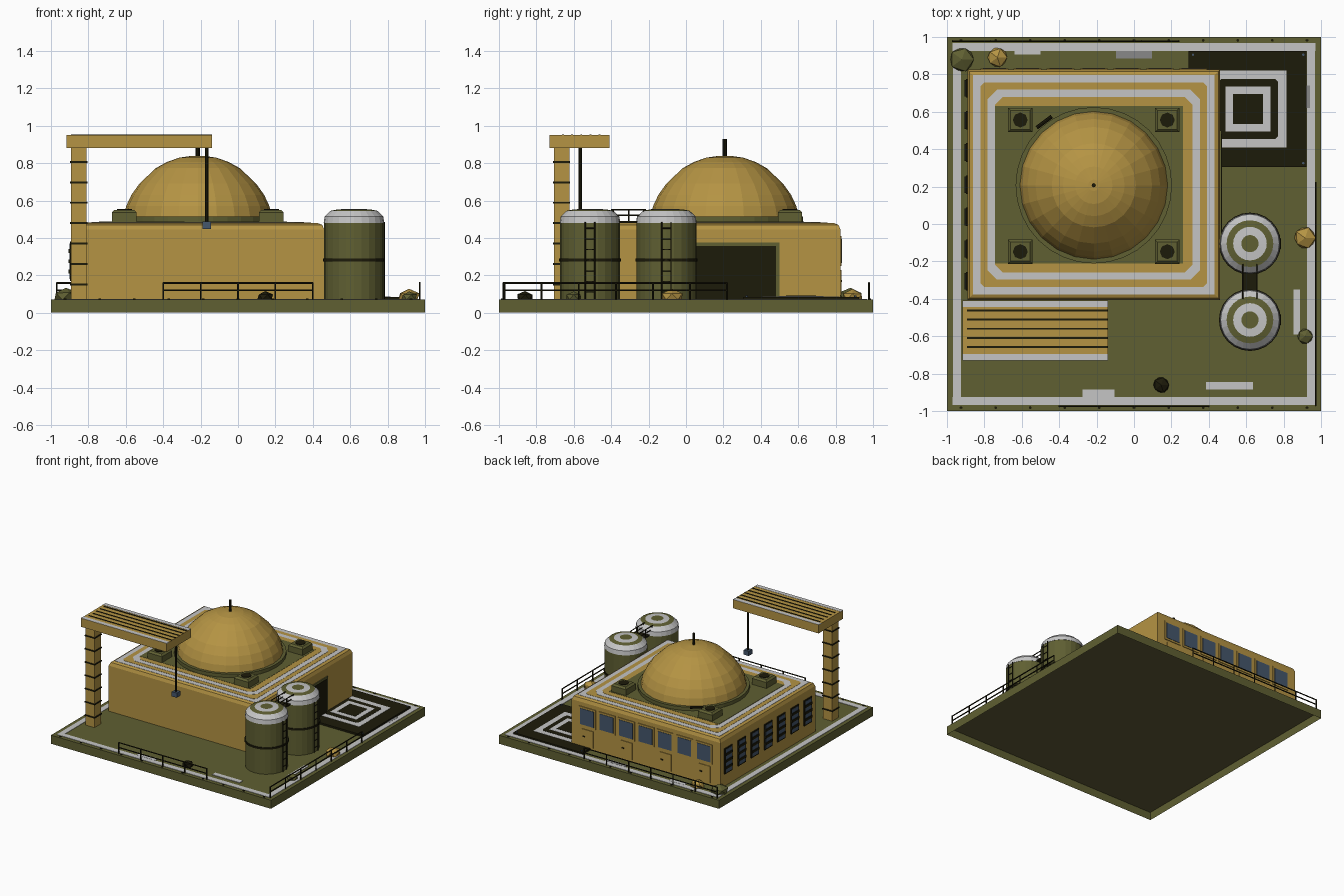
import bpy
import bmesh
import math
import random
from mathutils import Vector

random.seed(4)
default_cube = bpy.data.objects.get("Cube")
if default_cube:
    bpy.data.objects.remove(default_cube, do_unlink=True)


def make_material(name, red, green, blue):
    mat = bpy.data.materials.new(name)
    mat.use_nodes = True
    color = (red, green, blue, 1)
    mat.diffuse_color = color
    mat.node_tree.nodes["Principled BSDF"].inputs["Base Color"].default_value = color
    return mat


TAN = make_material("sand_tan", .46, .295, .057)
OLIVE = make_material("olive_green", .115, .115, .032)
DARK = make_material("dark_brown", .012, .0105, .003)
WHITE = make_material("marking_white", .56, .56, .56)
GREY = make_material("marking_grey", .25, .25, .25)
BLUE = make_material("glass_blue", .06, .095, .15)
BROWN = make_material("underside_brown", .12, .106, .038)


def finish(name, bm, *mats):
    bmesh.ops.recalc_face_normals(bm, faces=bm.faces[:])
    mesh = bpy.data.meshes.new(name)
    bm.to_mesh(mesh)
    bm.free()
    for mat in mats:
        mesh.materials.append(mat)
    obj = bpy.data.objects.new(name, mesh)
    bpy.context.collection.objects.link(obj)
    return obj


def box(name, mat, center, size, top_bevel=0, segments=1, open_bottom=False):
    """Box by centre and size, with optional bevelled top edges or open bottom."""
    bm = bmesh.new()
    bmesh.ops.create_cube(bm, size=1)
    for v in bm.verts:
        v.co = Vector(c + p * s for c, p, s in zip(center, v.co, size))
    if top_bevel:
        edges = [e for e in bm.edges if all(v.co.z > center[2] for v in e.verts)]
        bmesh.ops.bevel(bm, geom=edges, offset=top_bevel, segments=segments,
                        profile=.5, affect="EDGES")
    if open_bottom:
        lowest = min(bm.faces, key=lambda f: f.calc_center_median().z)
        bmesh.ops.delete(bm, geom=[lowest], context="FACES_ONLY")
    return finish(name, bm, mat)


def plate(name, mat, x, y, z, half_x, half_y, corner=0, height=.003):
    """Flat plate standing on z, with optional cut corners."""
    outline = []
    for sx, sy in ((1, 1), (-1, 1), (-1, -1), (1, -1)):
        cuts = [(half_x, half_y - corner), (half_x - corner, half_y)]
        if sx * sy < 0:
            cuts.reverse()
        outline += [(sx * a, sy * b) for a, b in (cuts if corner else cuts[:1])]
    bm = bmesh.new()
    face = bm.faces.new([bm.verts.new((x + a, y + b, z)) for a, b in outline])
    made = bmesh.ops.extrude_face_region(bm, geom=[face])["geom"]
    for v in made:
        if isinstance(v, bmesh.types.BMVert):
            v.co.z += height
    return finish(name, bm, mat)


def rod(name, mat, start, end, radius, sides=8):
    start, end = Vector(start), Vector(end)
    bm = bmesh.new()
    bmesh.ops.create_cone(bm, cap_ends=True, segments=sides, radius1=radius,
                          radius2=radius, depth=(end - start).length)
    obj = finish(name, bm, mat)
    obj.location = (start + end) / 2
    obj.rotation_euler = (end - start).to_track_quat("Z", "Y").to_euler()
    return obj


def lathe(name, x, y, profile, mats, sides=24):
    """Revolve (radius, height, material slot) points about a vertical axis."""
    bm = bmesh.new()
    rings = []
    for radius, z, slot in profile:
        rings.append([bm.verts.new((x + radius * math.cos(math.tau * i / sides),
                                    y + radius * math.sin(math.tau * i / sides), z))
                      for i in range(sides)])
    for low, high, point in zip(rings, rings[1:], profile):
        for i in range(sides):
            j = (i + 1) % sides
            bm.faces.new((low[i], low[j], high[j], high[i])).material_index = point[2]
    bm.faces.new(rings[-1]).material_index = profile[-1][2]
    return finish(name, bm, *mats)


# Hollow ground slab with border stripe, bolts and painted marks
GROUND = .07
box("ground_slab", OLIVE, (0, 0, GROUND / 2), (2, 2, GROUND), open_bottom=True)
plate("slab_underside", BROWN, 0, 0, GROUND - .006, .998, .998)
for s in (-1, 1):
    plate("border_stripe_x", WHITE, 0, s * .947, GROUND, .97, .022)
    plate("border_stripe_y", WHITE, s * .947, 0, GROUND, .022, .925)
    for i in range(-5, 6):
        rod("slab_bolt", DARK, (i * .185, s * .982, GROUND), (i * .185, s * .982, .076), .008, 6)
for mat, x, y, hx, hy in ((WHITE, -.19, -.905, .085, .02), (WHITE, .51, -.865, .125, .02),
                          (WHITE, .87, -.47, .018, .12), (GREY, 0, .905, .095, .02),
                          (WHITE, -.57, .92, .07, .015), (GREY, .93, .68, .01, .06)):
    plate("ground_mark", mat, x, y, GROUND, hx, hy, height=.004)

# Main building and its striped roof
BX, BY, HX, HY, ROOF = -.215, .21, .676, .616, .48
box("main_building", TAN, (BX, BY, (GROUND + ROOF) / 2), (2 * HX, 2 * HY, ROOF - GROUND), .036, 2)
roof_layers = ((WHITE, .03, 0), (TAN, .07, .02), (WHITE, .108, .05), (TAN, .148, .04))
for i, (mat, inset, corner) in enumerate(roof_layers):
    plate("roof_layer", mat, BX, BY, ROOF - .001 + i * .0015, HX - inset, HY - inset, corner, .002)
plate("roof_deck", OLIVE, BX - .026, BY, ROOF + .005, .502, .422, 0, .002)

# Dome, its collar and mast
DY = .207
lathe("dome_collar", BX, DY, [(.418, ROOF, 0), (.418, .515, 0)], [OLIVE], 32)
dome = [(.395, .515, 0), (.383, .57, 0), (.355, .63, 0), (.312, .69, 0), (.225, .773, 0),
        (.165, .806, 0), (.1, .829, 0), (.03, .839, 0)]
lathe("dome", BX, DY, dome, [TAN], 24)
rod("dome_mast", DARK, (BX, DY, .83), (BX, DY, .93), .011)
rod("collar_pipe", DARK, (-.52, .515, .52), (-.44, .575, .52), .01)

# Roof vents around the dome
for sx in (-1, 1):
    for sy in (-1, 1):
        x, y = BX + sx * .393, .204 + sy * .352
        box("roof_vent", OLIVE, (x, y, .515), (.132, .13, .07), .014)
        rod("roof_vent_hole", DARK, (x, y, .54), (x, y, .554), .04, 8)

# Large side door facing the landing pad
EAST = BX + HX
box("door_frame", OLIVE, (EAST + .003, BY, .222), (.008, .58, .305))
box("door_panel", DARK, (EAST + .006, BY, .214), (.008, .54, .288))

# Rear windows with service hatches below
NORTH = BY + HY
for i in range(-3, 4):
    x = BX + i * .177
    box("rear_window_frame", TAN, (x, NORTH + .002, .33), (.15, .008, .16))
    box("rear_window_glass", BLUE, (x, NORTH + .004, .33), (.122, .01, .13))
    if i % 2:
        box("hatch", TAN, (x, NORTH + .001, .16), (.108, .008, .138))
        box("hatch_handle", DARK, (x + .03, NORTH + .004, .17), (.02, .008, .01))

# Louvred windows on the west wall
WEST = BX - HX
for i in range(-3, 4):
    y = BY + i * .172
    box("louvre_frame", DARK, (WEST - .003, y, .275), (.008, .1, .21))
    box("louvre_glass", BLUE, (WEST - .005, y, .275), (.008, .08, .19))
    for k in range(3):
        box("louvre_slat", DARK, (WEST - .008, y, .22 + k * .055), (.012, .09, .02))

# Storage tanks with bands and ladders
tank_profile = [(.16, GROUND, 0), (.16, .275, 1), (.166, .275, 1), (.166, .29, 1),
                (.16, .29, 0), (.16, .48, 2), (.162, .48, 2), (.157, .515, 2),
                (.125, .545, 0), (.09, .552, 2), (.046, .555, 0)]
TX = .62
for ty in (-.105, -.513):
    lathe("storage_tank", TX, ty, tank_profile, [OLIVE, DARK, WHITE], 24)
    for s in (-1, 1):
        rod("ladder_rail", DARK, (.784, ty + s * .025, GROUND), (.784, ty + s * .025, .485), .0035, 6)
    for k in range(7):
        z = .11 + k * .057
        rod("ladder_rung", DARK, (.784, ty - .025, z), (.784, ty + .025, z), .003, 6)

# Catwalk between the tanks
box("catwalk_deck", DARK, (TX, -.307, .485), (.08, .17, .01))
for s in (-1, 1):
    x = TX + s * .038
    for z in (.52, .55):
        rod("catwalk_rail", DARK, (x, -.4, z), (x, -.215, z), .004, 6)
    for y in (-.39, -.307, -.225):
        rod("catwalk_post", DARK, (x, y, .48), (x, y, .55), .004, 6)

# Landing pad with square target
PX, PY = .61, .615
plate("landing_pad", DARK, .607, PY, GROUND, .315, .31, 0, .015)
for i, (mat, half, corner) in enumerate(((WHITE, .205, 0), (DARK, .16, .015),
                                         (WHITE, .12, 0), (DARK, .08, 0))):
    plate("pad_target", mat, PX, PY, .084 + i * .0015, half, half, corner, .0025)
for sx in (-1, 1):
    for sy in (-1, 1):
        rod("pad_lamp", BLUE, (PX + sx * .295, PY + sy * .29, .08),
            (PX + sx * .295, PY + sy * .29, .092), .007, 6)

# Gantry crane: column, beam, slats, cable and hook
GY = -.57
box("gantry_column", TAN, (-.851, -.665, .475), (.082, .082, .81))
for k in range(7):
    box("column_band", DARK, (-.851, -.665, .152 + k * .109), (.092, .092, .01))
box("gantry_beam", TAN, (-.528, GY, .915), (.78, .32, .07))
for s in (-1, 1):
    box("beam_stripe", WHITE, (-.528, GY + s * .142, .949), (.78, .034, .005))
for k in range(-2, 3):
    box("beam_slat", DARK, (-.517, GY + .01 + k * .049, .95), (.754, .01, .006))
rod("crane_cable", DARK, (-.167, GY + .004, .48), (-.167, GY + .004, .89), .009)
box("crane_hook", BLUE, (-.167, GY + .004, .468), (.046, .046, .038))


# Guard rails along three edges
def guard_rail(start, end, posts):
    start, end = Vector(start), Vector(end)
    for z in (.12, .16):
        up = Vector((0, 0, z))
        rod("guard_rail", DARK, start + up, end + up, .005, 6)
    for i in range(posts):
        foot = start.lerp(end, i / (posts - 1))
        rod("guard_post", DARK, foot + Vector((0, 0, GROUND)), foot + Vector((0, 0, .162)), .005, 6)


guard_rail((-.4, -.975, 0), (.4, -.975, 0), 5)
guard_rail((.972, -.97, 0), (.972, .22, 0), 7)
guard_rail((-.97, .978, 0), (.24, .978, 0), 7)

# Scattered boulders
for mat, x, y, radius in ((OLIVE, -.92, .88, .07), (TAN, -.73, .89, .056), (TAN, .915, -.075, .062),
                          (OLIVE, .915, -.6, .044), (DARK, .145, -.86, .046)):
    stone = bmesh.new()
    bmesh.ops.create_icosphere(stone, subdivisions=1, radius=radius)
    for v in stone.verts:
        v.co *= random.uniform(.95, 1.08)
        v.co = Vector((x + v.co.x, y + v.co.y, max(GROUND, GROUND + .012 + v.co.z * .75)))
    finish("boulder", stone, mat)
